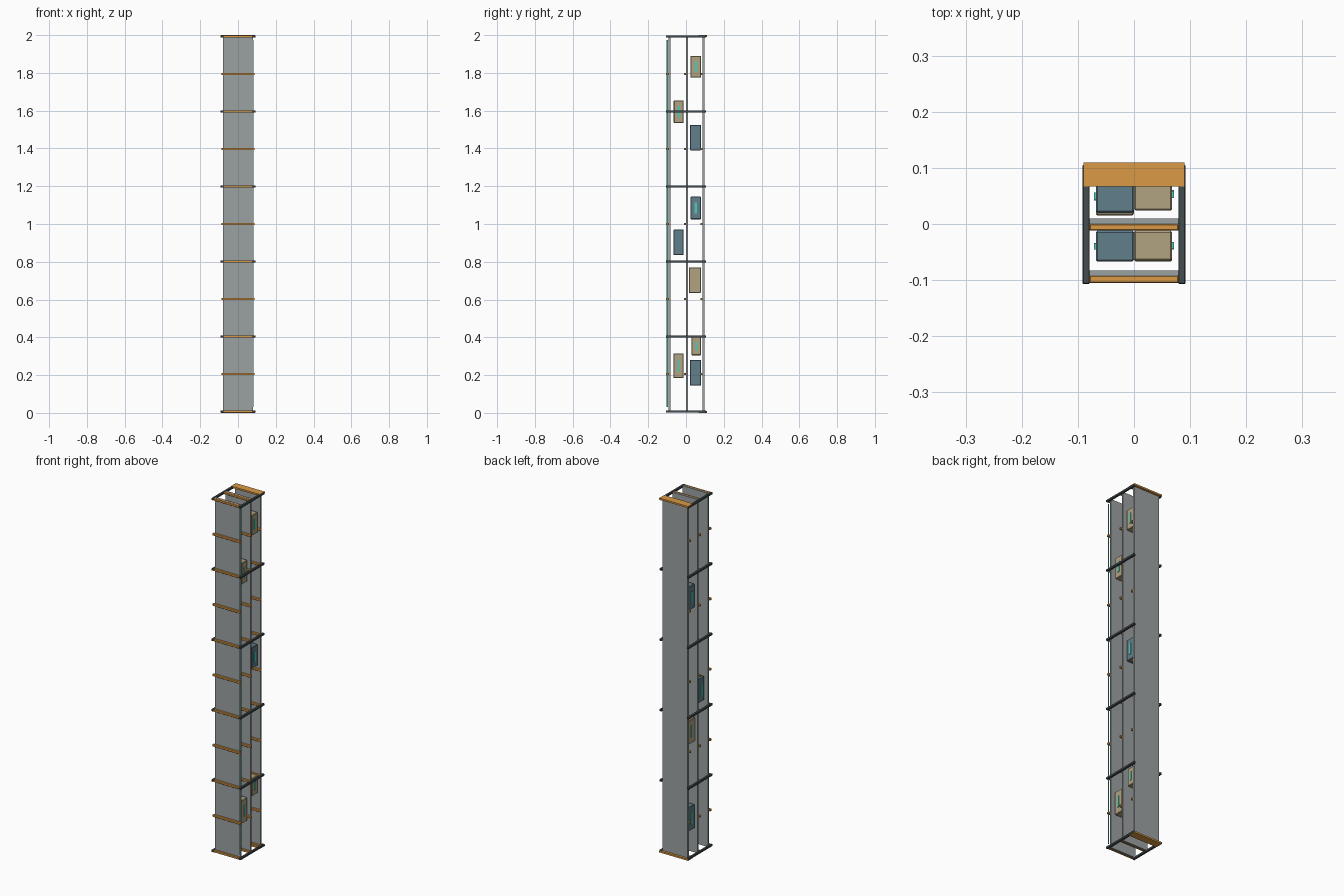
import bpy, bmesh

if "Cube" in bpy.data.objects:
    bpy.data.objects.remove(bpy.data.objects["Cube"])


def material(name, rgb):
    m = bpy.data.materials.new(name)
    m.diffuse_color = (*rgb, 1)
    m.use_nodes = True
    m.node_tree.nodes["Principled BSDF"].inputs["Base Color"].default_value = m.diffuse_color
    return m


PANEL = material("panel_grey", (0.33, 0.36, 0.36))
DARK = material("dark_metal", (0.06, 0.075, 0.08))
ORANGE = material("orange_paint", (0.70, 0.32, 0.06))
BLUE = material("blue_paint", (0.12, 0.21, 0.26))
TAN = material("tan_paint", (0.44, 0.36, 0.22))
TEAL = material("teal_light", (0.08, 0.60, 0.50))


def box(name, x, y, z, mat, bevel=0.0):
    """Box from (min, max) ranges on each axis."""
    bm = bmesh.new()
    bmesh.ops.create_cube(bm, size=1)
    for v in bm.verts:
        v.co = [r[0] + (c + 0.5) * (r[1] - r[0]) for c, r in zip(v.co, (x, y, z))]
    if bevel:
        bmesh.ops.bevel(bm, geom=bm.edges[:], offset=bevel, segments=1, affect='EDGES')
    me = bpy.data.meshes.new(name)
    bm.to_mesh(me)
    bm.free()
    me.materials.append(mat)
    ob = bpy.data.objects.new(name, me)
    bpy.context.collection.objects.link(ob)
    return ob


# Three tall sheets
for name, y in (("front", -0.0925), ("middle", 0.0), ("back", 0.088)):
    box(name + "_panel", (-0.079, 0.079), (y, y + 0.0095), (0.002, 1.998), PANEL)

# Horizontal ribs before each sheet, side ties on every second level
for i in range(11):
    z = 0.0075 + 0.1985 * i
    zr = (z - 0.006, z + 0.006)
    half = 0.079 if i % 2 == 0 else 0.087
    for name, y in (("front", (-0.105, -0.0925)), ("middle", (-0.0115, 0.0)),
                    ("back", (0.0775, 0.088))):
        box(f"{name}_rib_{i}", (-half, half), y, zr, ORANGE, 0.0015)
    if i % 2 == 0:
        for s, side in ((-1, "left"), (1, "right")):
            box(f"{side}_tie_{i}", tuple(sorted((s * 0.079, s * 0.0915))),
                (-0.107, 0.106), zr, DARK, 0.0015)

# End caps on the back edge
box("top_cap", (-0.09, 0.09), (0.067, 0.11), (1.991, 2.0), ORANGE)
box("bottom_cap", (-0.09, 0.09), (0.067, 0.11), (0.0, 0.009), ORANGE)

# Thin light line down the front right edge
box("edge_light", (0.0795, 0.0825), (-0.102, -0.0965), (0.03, 1.975), TEAL)

# Equipment modules: side, y range, z range, colour
modules = [
    (1, (0.024, 0.080), (1.775, 1.890), TAN),
    (1, (-0.065, -0.012), (1.535, 1.655), TAN),
    (-1, (0.020, 0.080), (1.390, 1.525), BLUE),
    (1, (0.024, 0.080), (1.025, 1.145), BLUE),
    (-1, (-0.067, -0.012), (0.835, 0.970), BLUE),
    (-1, (0.015, 0.080), (0.635, 0.770), TAN),
    (1, (0.030, 0.080), (0.305, 0.405), TAN),
    (1, (-0.067, -0.012), (0.185, 0.315), TAN),
    (-1, (0.020, 0.080), (0.145, 0.280), BLUE),
]
for i, (s, y, z, mat) in enumerate(modules):
    box(f"module_{i}", tuple(sorted((0.0, s * 0.068))), y, z, mat, 0.003)
    # status strip on the outer face
    ym, zm = sum(y) / 2, sum(z) / 2
    h = (z[1] - z[0]) * 0.25
    box(f"module_strip_{i}", tuple(sorted((s * 0.067, s * 0.071))),
        (ym - 0.006, ym + 0.006), (zm - h, zm + h), TEAL)
